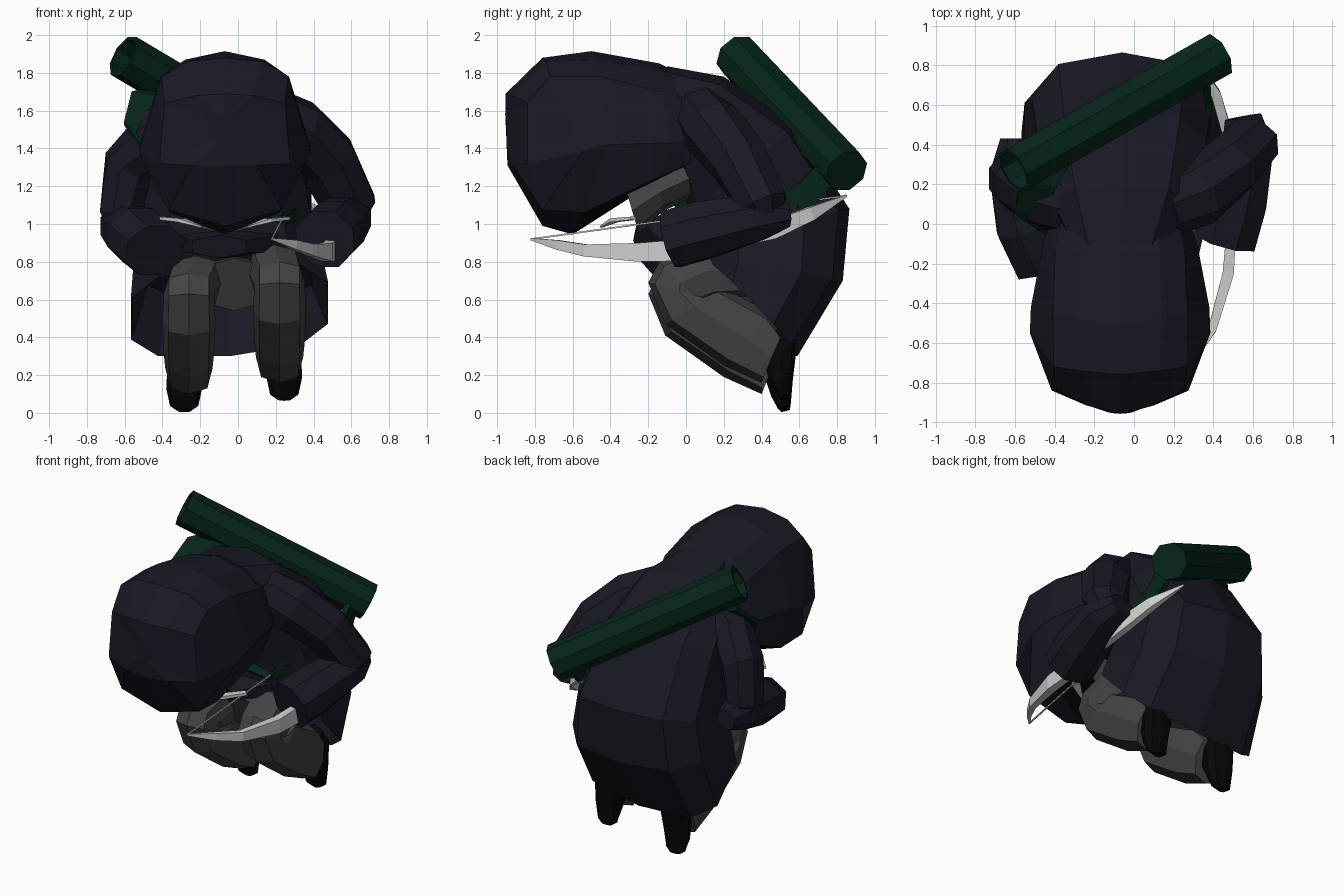
import bpy, bmesh, math
from mathutils import Vector


def material(name, rgb):
    m = bpy.data.materials.new(name)
    m.diffuse_color = (*rgb, 1)
    return m


NAVY = material("navy cloth", (0.0098, 0.0098, 0.0180))
GREEN = material("dark green leather", (0.0018, 0.0190, 0.0108))
GREY = material("grey cloth", (0.058, 0.058, 0.058))
BLACK = material("black leather", (0.0020, 0.0020, 0.0020))
WHITE = material("pale bone", (0.62, 0.62, 0.62))


def loft(name, rings, mat, caps=(True, True)):
    """Skin a list of equal-length rings into one flat-shaded object."""
    bm = bmesh.new()
    loops = [[bm.verts.new(p) for p in r] for r in rings]
    for a, b in zip(loops, loops[1:]):
        for i in range(len(a)):
            j = (i + 1) % len(a)
            bm.faces.new((a[i], a[j], b[j], b[i]))
    if caps[0]:
        bm.faces.new(loops[0][::-1])
    if caps[1]:
        bm.faces.new(loops[-1])
    bmesh.ops.recalc_face_normals(bm, faces=bm.faces)
    me = bpy.data.meshes.new(name)
    bm.to_mesh(me)
    bm.free()
    me.materials.append(mat)
    ob = bpy.data.objects.new(name, me)
    bpy.context.collection.objects.link(ob)
    return ob


def bow_out(t, power):
    return math.copysign(abs(t) ** (2 / power), t)


def ring(cx, a, b, hw, sides=10, power=2.4, tilt=0.0):
    """Rounded ring spanning yz points a and b, with half width hw in x."""
    a, b = Vector((0, *a)), Vector((0, *b))
    mid, half = (a + b) / 2, (a - b) / 2
    pts = []
    for i in range(sides):
        t = 2 * math.pi * i / sides
        p = mid + half * bow_out(math.cos(t), power)
        p.x = cx + hw * bow_out(math.sin(t), power)
        p.z += tilt * (p.x - cx)
        pts.append(p)
    return pts


def mirrored_ring(cx, half):
    """Closed ring from half a section running top centre to bottom centre."""
    right = [Vector((cx + x, y, z)) for x, y, z in half]
    left = [Vector((cx - x, y, z)) for x, y, z in half[-2:0:-1]]
    return right + left


def tube(name, path, mat, sides=8, up=(0, 0, 1), caps=(True, True)):
    """Path of (x, y, z, side radius, up radius)."""
    pts = [Vector(p[:3]) for p in path]
    rings = []
    for i, p in enumerate(pts):
        d = (pts[min(i + 1, len(pts) - 1)] - pts[max(i - 1, 0)]).normalized()
        s = d.cross(Vector(up)).normalized()
        u = s.cross(d)
        ang = [2 * math.pi * (k + 0.5) / sides for k in range(sides)]
        rings.append([p + s * path[i][3] * math.cos(t) + u * path[i][4] * math.sin(t) for t in ang])
    return loft(name, rings, mat, caps)


# Hooded head, lofted front to back, dark underneath where the hood opens
CX = -0.07
head = loft("hood", [mirrored_ring(CX, h) for h in (
    [(0, -.957, 1.58), (.03, -.955, 1.57), (.06, -.95, 1.55), (.06, -.945, 1.45), (.03, -.95, 1.43), (0, -.95, 1.42)],
    [(0, -.955, 1.69), (.15, -.92, 1.68), (.32, -.84, 1.64), (.345, -.84, 1.32), (.17, -.915, 1.31), (0, -.945, 1.31)],
    [(0, -.76, 1.88), (.2, -.74, 1.86), (.335, -.72, 1.78), (.455, -.55, 1.38), (.30, -.76, 1.075), (0, -.76, .99)],
    [(0, -.50, 1.915), (.21, -.48, 1.87), (.34, -.45, 1.78), (.45, -.42, 1.42), (.29, -.54, 1.06), (0, -.60, .945)],
    [(0, -.14, 1.85), (.2, -.14, 1.81), (.325, -.13, 1.70), (.385, -.08, 1.43), (.35, -.14, 1.25), (0, -.2, 1.2)],
    [(0, .0, 1.78), (.18, .0, 1.74), (.29, .01, 1.62), (.34, .02, 1.44), (.30, .02, 1.32), (0, .0, 1.3)],
)], NAVY)
head.data.materials.append(BLACK)
for f in head.data.polygons:
    if f.normal.z < -0.5 and -0.56 < f.center.y < -0.1 and f.center.z < 1.2:
        f.material_index = 1

# Grey collar below the hood, with two pale trims
loft("collar", [
    ring(CX, (-0.32, 1.19), (-0.25, 0.95), 0.20, 8),
    ring(CX, (-0.14, 1.27), (-0.12, 1.07), 0.25, 8),
    ring(CX, (0.0, 1.34), (0.04, 1.14), 0.27, 8),
], GREY)
for side in (-1, 1):
    tube("collar_trim", [
        (CX + side * 0.33, -0.28, 1.03, 0.03, 0.012),
        (CX + side * 0.23, -0.38, 1.02, 0.04, 0.014),
        (CX + side * 0.12, -0.45, 0.985, 0.01, 0.006)], WHITE, 4)

# Hunched robe, open at the hem, which hangs lower on the left
HEM = dict(power=3.0, tilt=0.08)
loft("robe", [
    ring(CX, (-0.10, 1.42), (-0.10, 1.835), 0.25),
    ring(-0.06, (-0.02, 1.25), (0.20, 1.78), 0.37),
    ring(-0.06, (0.02, 1.05), (0.58, 1.52), 0.44, power=2.6),
    ring(-0.06, (0.03, 0.90), (0.865, 1.08), 0.47, power=2.8),
    ring(-0.05, (0.06, 0.85), (0.83, 0.70), 0.52, power=2.8),
    ring(-0.045, (0.12, 0.78), (0.59, 0.30), 0.54, **HEM),
], NAVY, (True, False))
loft("robe_lining", [
    ring(-0.045, (0.12, 0.78), (0.59, 0.30), 0.535, **HEM),
    ring(-0.045, (0.2, 0.86), (0.68, 0.6), 0.45, power=2.7),
], NAVY, (False, True))

# Folded legs with boxy cuffs, and toes-down boots
for x, lift, name in ((-0.26, 0.0, "left"), (0.22, 0.06, "right")):
    def pr(a, b, hw, dx=0.0, power=2.8):
        return ring(x + dx, (a[0], a[1] + lift), (b[0], b[1] + lift), hw, 8, power)
    inward = -0.25 * x
    out = math.copysign(0.025, x)
    loft(name + "_trouser_leg", [
        pr((0.32, 0.86), (0.38, 0.56), 0.13, inward),
        pr((0.05, 0.83), (0.16, 0.55), 0.14, inward / 2),
        pr((-0.14, 0.74), (0.08, 0.52), 0.135),
        pr((-0.20, 0.63), (0.13, 0.54), 0.135),
        pr((-0.11, 0.41), (0.20, 0.60), 0.14),
        pr((0.20, 0.19), (0.45, 0.47), 0.135),
        pr((0.40, 0.10), (0.51, 0.37), 0.125),
    ], GREY)
    loft(name + "_boot", [
        pr((0.38, 0.24), (0.52, 0.44), 0.085, out / 2),
        pr((0.42, 0.18), (0.585, 0.34), 0.10, out / 2),
        pr((0.45, 0.09), (0.565, 0.17), 0.095, out, 2.3),
        pr((0.485, 0.025), (0.555, 0.05), 0.075, out, 2.3),
        pr((0.505, 0.004), (0.55, 0.015), 0.035, out, 2.3),
    ], BLACK)
loft("trouser_seat", [
    ring(-0.02, (0.02, 0.82), (0.16, 0.54), 0.17, 8),
    ring(-0.02, (0.32, 0.86), (0.42, 0.55), 0.26, 8)], GREY)

# Bent sleeves
tube("right_upper_sleeve", [
    (0.14, 0.08, 1.57, 0.17, 0.15), (0.31, 0.15, 1.49, 0.18, 0.17),
    (0.47, 0.28, 1.34, 0.17, 0.16), (0.59, 0.41, 1.10, 0.15, 0.14),
    (0.57, 0.44, 0.99, 0.08, 0.07)], NAVY, up=(0, 1, 0.2))
tube("right_forearm_sleeve", [
    (0.55, 0.54, 1.05, 0.10, 0.07), (0.575, 0.40, 1.04, 0.14, 0.13),
    (0.51, 0.10, 0.97, 0.17, 0.165), (0.46, -0.08, 0.92, 0.17, 0.165)], NAVY)
tube("left_upper_sleeve", [
    (-0.24, 0.08, 1.57, 0.16, 0.14), (-0.43, 0.13, 1.46, 0.17, 0.15),
    (-0.58, 0.21, 1.31, 0.16, 0.14), (-0.62, 0.23, 1.06, 0.14, 0.12),
    (-0.60, 0.22, 0.92, 0.08, 0.07)], NAVY, up=(1, 0, 0.2))
tube("left_forearm_sleeve", [
    (-0.61, 0.43, 0.99, 0.07, 0.07), (-0.61, 0.27, 0.99, 0.13, 0.12),
    (-0.53, 0.0, 0.94, 0.18, 0.16), (-0.44, -0.19, 0.86, 0.18, 0.15)], NAVY)
loft("robe_front", [
    ring(-0.1, (-0.12, 0.94), (-0.08, 0.82), 0.16, 6),
    ring(-0.05, (0.08, 0.98), (0.1, 0.82), 0.3, 6)], NAVY)

# Quiver: closed tube with a hollow mouth
top, end = Vector((-0.605, 0.27, 1.89)), Vector((0.42, 0.85, 1.28))
R = 0.122
axis = (end - top).normalized()
s = axis.cross(Vector((0, 0, 1))).normalized()
u = s.cross(axis)


def disc(c, r):
    return [c + (s * math.cos(t) + u * math.sin(t)) * r
            for t in [2 * math.pi * (k + 0.5) / 8 for k in range(8)]]


loft("quiver", [disc(end, R), disc(top, R), disc(top, R * 0.84),
                disc(top.lerp(end, 0.12), R * 0.8)], GREEN)

# Strap around the shoulder, chest and back to the quiver
tube("quiver_strap", [
    (-0.36, 0.38, 1.70, 0.10, 0.02), (-0.48, 0.22, 1.67, 0.13, 0.02),
    (-0.52, 0.07, 1.54, 0.12, 0.02), (-0.43, -0.01, 1.36, 0.07, 0.015),
    (-0.05, -0.03, 1.11, 0.05, 0.015), (0.24, 0.02, 1.02, 0.035, 0.015)], GREEN, 4, (0, -0.6, 1))
tube("quiver_lower_strap", [
    (0.24, 0.02, 1.02, 0.015, 0.035), (0.32, 0.20, 1.06, 0.015, 0.05),
    (0.37, 0.45, 1.08, 0.015, 0.08), (0.375, 0.62, 1.14, 0.02, 0.10),
    (0.36, 0.74, 1.27, 0.03, 0.09)], GREEN, 4)

# Bow and its string
tube("bow", [
    (0.18, -0.82, 0.92, 0.006, 0.008), (0.30, -0.68, 0.89, 0.02, 0.035),
    (0.395, -0.53, 0.86, 0.03, 0.045), (0.475, -0.25, 0.85, 0.04, 0.07),
    (0.49, -0.05, 0.86, 0.035, 0.08), (0.49, 0.20, 0.90, 0.03, 0.05),
    (0.47, 0.46, 0.97, 0.035, 0.07), (0.41, 0.66, 1.055, 0.035, 0.05),
    (0.30, 0.85, 1.15, 0.006, 0.008)], WHITE, 4)
tube("bow_string", [(0.18, -0.82, 0.92, 0.006, 0.006), (0.30, 0.85, 1.15, 0.006, 0.006)], WHITE, 4)
